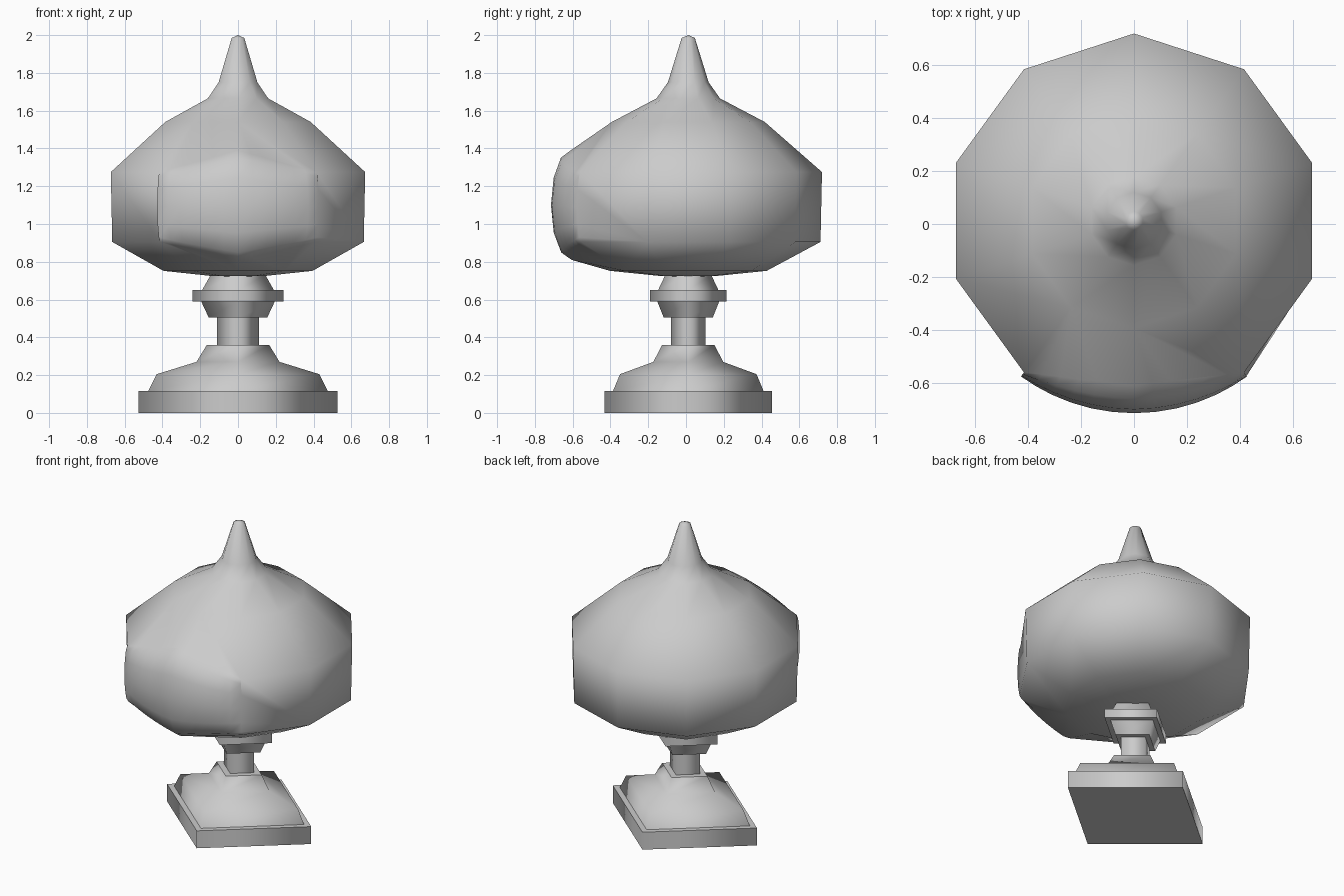
import bpy, bmesh, math

default = bpy.data.objects.get("Cube")
if default:
    bpy.data.objects.remove(default, do_unlink=True)

OFFSET_Y = 0.012

stone = bpy.data.materials.new("grey_stone")
stone.use_nodes = True
grey = (0.6, 0.6, 0.6, 1)
stone.diffuse_color = grey
stone.node_tree.nodes["Principled BSDF"].inputs["Base Color"].default_value = grey


def lathe(bm, profile, sides, start, y_scale=1.0):
    """Rings of vertices joined by quads, bottom to top."""
    rings = []
    for r, z in profile:
        angles = [start + math.tau * i / sides for i in range(sides)]
        rings.append([bm.verts.new((r * math.cos(a), r * math.sin(a) * y_scale, z))
                      for a in angles])
    for low, high in zip(rings, rings[1:]):
        for i in range(sides):
            j = (i + 1) % sides
            bm.faces.new((low[i], low[j], high[j], high[i]))
    return rings


def finish(bm, name):
    bmesh.ops.recalc_face_normals(bm, faces=bm.faces)
    mesh = bpy.data.meshes.new(name)
    bm.to_mesh(mesh)
    bm.free()
    mesh.materials.append(stone)
    obj = bpy.data.objects.new(name, mesh)
    obj.location.y = OFFSET_Y
    bpy.context.collection.objects.link(obj)


def pedestal_part(name, profile):
    """Diamond-plan block: soft corners, crisp top and bottom rims."""
    bm = bmesh.new()
    rings = lathe(bm, profile, 4, 0, 0.84)
    for f in bm.faces:
        f.smooth = True
    for ring in (rings[0], rings[-1]):
        for e in bm.faces.new(ring).edges:
            e.smooth = False
    finish(bm, name)


# Pedestal
pedestal_part("plinth", [(0.527, 0), (0.527, 0.115)])
pedestal_part("foot", [(0.475, 0.115), (0.43, 0.205), (0.22, 0.27), (0.165, 0.36)])
pedestal_part("stem", [(0.11, 0.36), (0.11, 0.505)])
pedestal_part("cup", [(0.155, 0.505), (0.195, 0.59)])
pedestal_part("collar", [(0.24, 0.59), (0.24, 0.65)])
pedestal_part("neck", [(0.19, 0.65), (0.145, 0.73)])

# Ten-sided bulb with a spike on top
bm = bmesh.new()
rings = lathe(bm, [(0.15, 0.725), (0.415, 0.752), (0.7, 0.905), (0.708, 1.275),
                   (0.405, 1.54), (0.168, 1.665), (0.108, 1.75), (0.035, 1.985)],
              10, -math.pi / 2)
for ring, z in ((rings[0], 0.72), (rings[-1], 2.0)):
    tip = bm.verts.new((0, 0, z))
    for i in range(10):
        bm.faces.new((ring[i], ring[(i + 1) % 10], tip))

# Rounded face patch: spread its middle column, then subdivide and inflate
low, high = rings[2], rings[3]
low[0].co = (0, -0.617, 0.81)
high[0].co = (0, -0.622, 1.39)
patch = [f for f in bm.faces if low[0] in f.verts and high[0] in f.verts]
edges = list({e for f in patch for e in f.edges})
corners = [low[9], low[0], low[1], high[9], high[0], high[1]]
edge_x = high[1].co.x
made = bmesh.ops.subdivide_edges(bm, edges=edges, cuts=5, use_grid_fill=True)
inner = {g for g in made["geom_inner"] if isinstance(g, bmesh.types.BMVert)}
for v in inner:
    t = min(abs(v.co.x) / edge_x, 1)
    bottom, top = 0.81 + 0.095 * t, 1.39 - 0.115 * t
    k = max(-1, min(1, 2 * (v.co.z - bottom) / (top - bottom) - 1))
    k = math.sin(k * math.pi / 2)
    v.co.z = (bottom + top) / 2 + k * (top - bottom) / 2
    r = math.hypot(v.co.x, v.co.y)
    goal = r + (0.727 - r) * math.sqrt(max(0, 1 - k * k))
    v.co.x *= goal / r
    v.co.y *= goal / r
for f in bm.faces:
    f.smooth = True
finish(bm, "bulb")
